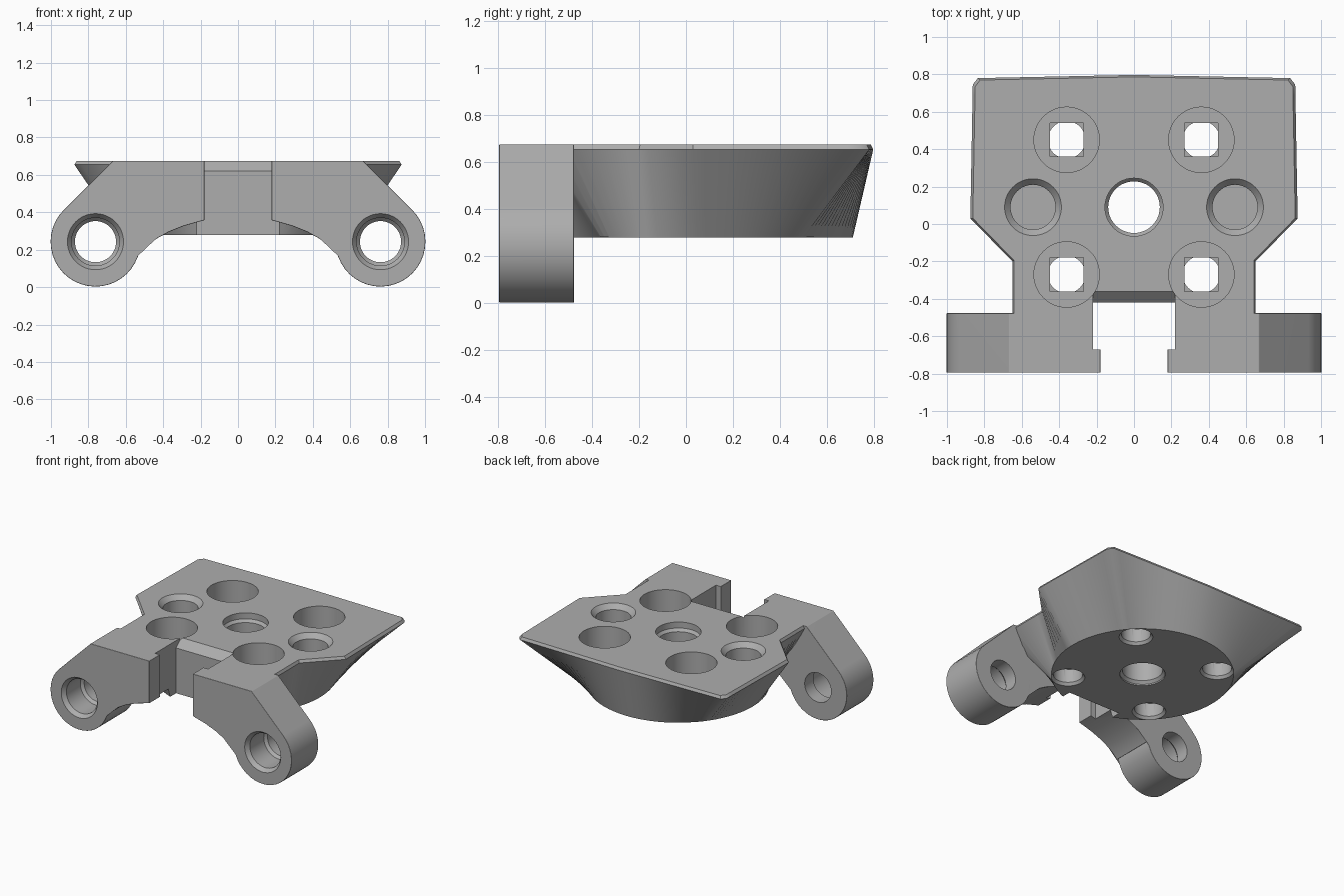
import bpy, bmesh, math
from mathutils import Vector

if "Cube" in bpy.data.objects:
    bpy.data.objects.remove(bpy.data.objects["Cube"], do_unlink=True)

TOP, BASE, CY = 0.675, 0.28, 0.09     # top height, underside height, disc centre y

grey = bpy.data.materials.new("plain grey")
grey.use_nodes = True
colour = (0.42, 0.42, 0.42, 1)
grey.diffuse_color = colour
grey.node_tree.nodes["Principled BSDF"].inputs["Base Color"].default_value = colour


def loft(name, rings):
    """Closed solid skinned through rings that have equal point counts."""
    bm = bmesh.new()
    loops = [[bm.verts.new(p) for p in ring] for ring in rings]
    for a, b in zip(loops, loops[1:]):
        for i in range(len(a)):
            j = (i + 1) % len(a)
            bm.faces.new((a[i], a[j], b[j], b[i]))
    bm.faces.new(loops[0])
    bm.faces.new(loops[-1])
    bmesh.ops.recalc_face_normals(bm, faces=bm.faces)
    mesh = bpy.data.meshes.new(name)
    bm.to_mesh(mesh)
    bm.free()
    mesh.materials.append(grey)
    ob = bpy.data.objects.new(name, mesh)
    bpy.context.collection.objects.link(ob)
    return ob


def bore(x, y, profile, along_y=False, n=48):
    """Turned cutter from (radius, position) pairs, along z or along y."""
    rings = []
    for r, t in profile:
        circle = [(x + r * math.cos(math.tau * i / n), y + r * math.sin(math.tau * i / n))
                  for i in range(n)]
        rings.append([(a, t, b) if along_y else (a, b, t) for a, b in circle])
    return loft("bore_cutter", rings)


def block(x0, x1, y0, y1, z0, z1):
    return loft("block_cutter", [[(x0, y0, z), (x1, y0, z), (x1, y1, z), (x0, y1, z)]
                                 for z in (z0, z1)])


def apply(ob, kind, **settings):
    mod = ob.modifiers.new(kind.title(), kind)
    for key, value in settings.items():
        setattr(mod, key, value)
    bpy.ops.object.select_all(action='DESELECT')
    ob.select_set(True)
    bpy.context.view_layer.objects.active = ob
    bpy.ops.object.modifier_apply(modifier=mod.name)


def combine(ob, other, operation):
    apply(ob, 'BOOLEAN', object=other, operation=operation, solver='EXACT')
    bpy.data.objects.remove(other, do_unlink=True)


# Plate outline blended down into a round base
half = [(0.65, -0.6), (0.65, -0.2), (0.875, 0.03), (0.862, 0.745), (0.835, 0.78), (0, 0.797)]
outline = [Vector(p) for p in half + [(-x, y) for x, y in half[-2::-1]]]
centre = Vector((0, CY))
edge = []
for i, p in enumerate(outline):
    q = outline[(i + 1) % len(outline)]
    steps = max(1, round((q - p).length / 0.05))
    edge += [p.lerp(q, k / steps) for k in range(steps)]
rim = [centre + (p - centre) * 0.985 for p in edge]
disc = [centre + (p - centre).normalized() * 0.62 for p in edge]
bracket = loft("mounting_bracket", [[(p.x, p.y, z) for p in ring] for ring, z in
                                    ((rim, TOP), (edge, TOP - 0.02), (disc, BASE))])

# Two arms with rounded eyes
EX, EZ, ER = 0.762, 0.243, 0.24
for side in (1, -1):
    profile = [(0.18, TOP), (0.668, TOP)]
    for i in range(29):
        a = math.radians(45 - i * 250 / 28)
        profile.append((EX + ER * math.cos(a), EZ + ER * math.sin(a)))
    profile += [(0.515, 0.19), (0.48, 0.228), (0.43, 0.262), (0.37, 0.295),
                (0.29, 0.327), (0.18, 0.358)]
    arm = loft("arm", [[(side * x, y, z) for x, z in profile] for y in (-0.795, -0.477)])
    apply(arm, 'BEVEL', width=0.018, segments=3, limit_method='ANGLE',
          angle_limit=math.radians(40))
    combine(bracket, arm, 'UNION')

# Front notch with retaining lips and a sloped top edge
cutters = [block(-0.22, 0.22, -0.67, -0.42, 0, 1),
           block(-0.18, 0.18, -0.9, -0.66, 0, 1),
           loft("slope_cutter", [[(x, -0.36, TOP), (x, -0.425, 0.615), (x, -0.45, 0.615),
                                  (x, -0.45, 0.8), (x, -0.36, 0.8)] for x in (-0.22, 0.22)])]

# Central through hole
cutters.append(bore(0, CY, [(0.155, 0.8), (0.155, 0.63), (0.138, 0.61), (0.138, 0.31),
                            (0.155, 0.29), (0.155, 0.2)]))
for side in (1, -1):
    # Blind tapered sockets
    cutters.append(bore(side * 0.54, CY, [(0.152, 0.8), (0.152, TOP), (0.12, 0.64), (0.12, 0.43)]))
    # Recessed screw holes
    for y in (0.45, -0.27):
        x = side * 0.36
        cutters.append(bore(x, y, [(0.175, 0.8), (0.175, 0.43)]))
        cutters.append(block(x - 0.09, x + 0.09, y - 0.09, y + 0.09, 0.4, 0.44))
        cutters.append(bore(x, y, [(0.1, 0.405), (0.1, 0.3), (0.115, 0.28), (0.115, 0.2)]))
    # Stepped eye holes
    cutters.append(bore(side * EX, EZ, [(0.15, -0.9), (0.15, -0.795), (0.128, -0.765),
                                        (0.128, -0.6), (0.11, -0.58), (0.11, -0.4)], True))
for cutter in cutters:
    combine(bracket, cutter, 'DIFFERENCE')

# Smooth shading with crisp edges
bpy.ops.object.select_all(action='DESELECT')
bracket.select_set(True)
bpy.context.view_layer.objects.active = bracket
bpy.ops.object.shade_smooth_by_angle(angle=math.radians(35))
bracket.modifiers.new("Weighted", 'WEIGHTED_NORMAL').keep_sharp = True
